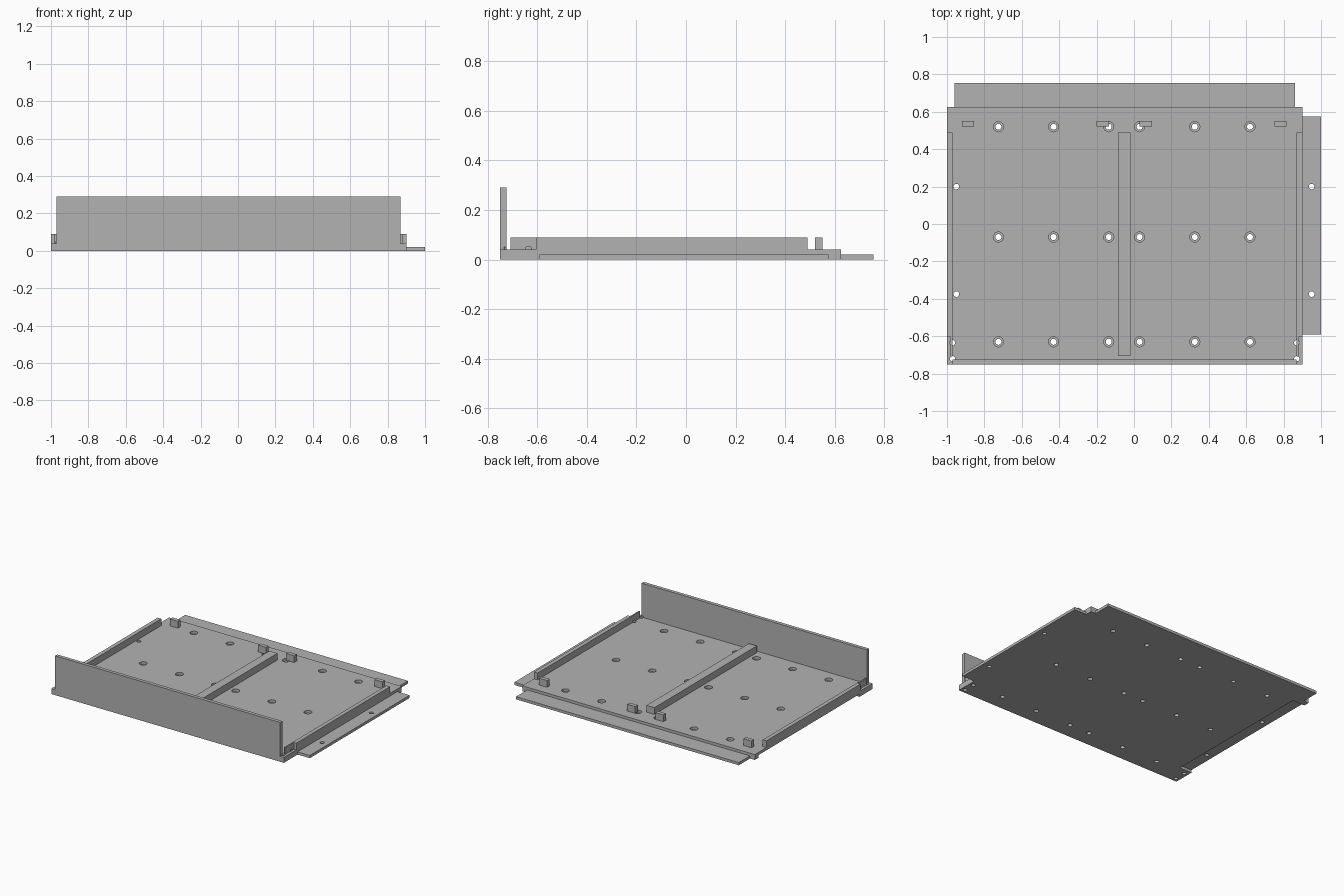
import bpy
import bmesh
from mathutils import Matrix, Vector

cube = bpy.data.objects.get("Cube")
if cube:
    bpy.data.objects.remove(cube, do_unlink=True)

grey = bpy.data.materials.new("plain_grey")
grey.use_nodes = True
COLOUR = (0.45, 0.45, 0.45, 1)
grey.diffuse_color = COLOUR
grey.node_tree.nodes["Principled BSDF"].inputs["Base Color"].default_value = COLOUR


def finish(name, bm):
    mesh = bpy.data.meshes.new(name)
    bm.to_mesh(mesh)
    bm.free()
    mesh.materials.append(grey)
    obj = bpy.data.objects.new(name, mesh)
    bpy.context.collection.objects.link(obj)
    return obj


def box(name, x, y, z):
    """Box from three (low, high) ranges."""
    bm = bmesh.new()
    centre = Vector([(a + b) / 2 for a, b in (x, y, z)])
    size = Vector([b - a for a, b in (x, y, z)])
    bmesh.ops.create_cube(bm, size=1, matrix=Matrix.LocRotScale(centre, None, size))
    return finish(name, bm)


def cylinders(name, points, radius, low, high):
    """One object holding an upright cylinder at each point."""
    bm = bmesh.new()
    for x, y in points:
        bmesh.ops.create_cone(bm, cap_ends=True, segments=24, radius1=radius,
                              radius2=radius, depth=high - low,
                              matrix=Matrix.Translation((x, y, (low + high) / 2)))
    return finish(name, bm)


def cut(obj, cutter):
    cutter.hide_render = True
    cutter.hide_set(True)
    mod = obj.modifiers.new("cut", 'BOOLEAN')
    mod.operation = 'DIFFERENCE'
    mod.solver = 'EXACT'
    mod.object = cutter


LEFT, RIGHT = -1.0, 0.9
MID = (LEFT + RIGHT) / 2
BASE, RAIL = 0.04, 0.09

# Base plate and the two thin joining flanges
plate = box("base_plate", (LEFT, RIGHT), (-0.75, 0.625), (0, BASE))
flange = box("side_flange", (RIGHT, 1.0), (-0.59, 0.575), (0, 0.02))
box("back_flange", (-0.96, 0.86), (0.625, 0.755), (0, 0.02))

# Tall front wall and centre rib
wall = box("front_wall", (-0.97, 0.87), (-0.75, -0.724), (BASE, 0.29))
box("centre_rib", (-0.085, -0.02), (-0.705, 0.49), (BASE, RAIL))

# Side rails with a thin front extension
strips = []
for side, label in ((-1, "right"), (1, "left")):
    def span(a, b):
        return sorted((MID + side * a, MID + side * b))
    box(label + "_rail", span(0.92, 0.95), (-0.605, 0.49), (BASE, RAIL))
    strips.append(box(label + "_rail_tip", span(0.92, 0.93), (-0.708, -0.605), (BASE, RAIL)))

# Small stop blocks along the back edge
for i, x in enumerate((-0.92, -0.2, 0.03, 0.75)):
    box(f"stop_block_{i + 1}", (x, x + 0.065), (0.52, 0.55), (BASE, RAIL))

# Recess under the edge that takes a neighbouring flange
cut(plate, box("recess_cutter", (LEFT - 0.05, -0.9), (-0.595, 0.58), (-0.05, 0.02)))

# Counterbored screw holes in a regular grid
screws = [(x, y) for x in (-0.725, -0.43, -0.135, 0.03, 0.325, 0.62)
          for y in (-0.63, -0.07, 0.52)]
cut(plate, cylinders("screw_hole_cutter", screws, 0.016, -0.05, 0.1))
cut(plate, cylinders("counterbore_cutter", screws, 0.027, 0.02, 0.1))

# Flange holes and corner holes
pins = [(x, y) for x in (-0.95, 0.95) for y in (-0.375, 0.2)]
pin_cutter = cylinders("pin_hole_cutter", pins, 0.015, -0.05, 0.1)
corners = [(x, y) for x in (-0.97, 0.87) for y in (-0.72, -0.635)]
corner_cutter = cylinders("corner_hole_cutter", corners, 0.014, -0.05, 0.05)
for part in (plate, flange):
    cut(part, pin_cutter)
for part in [plate, wall] + strips:
    cut(part, corner_cutter)
